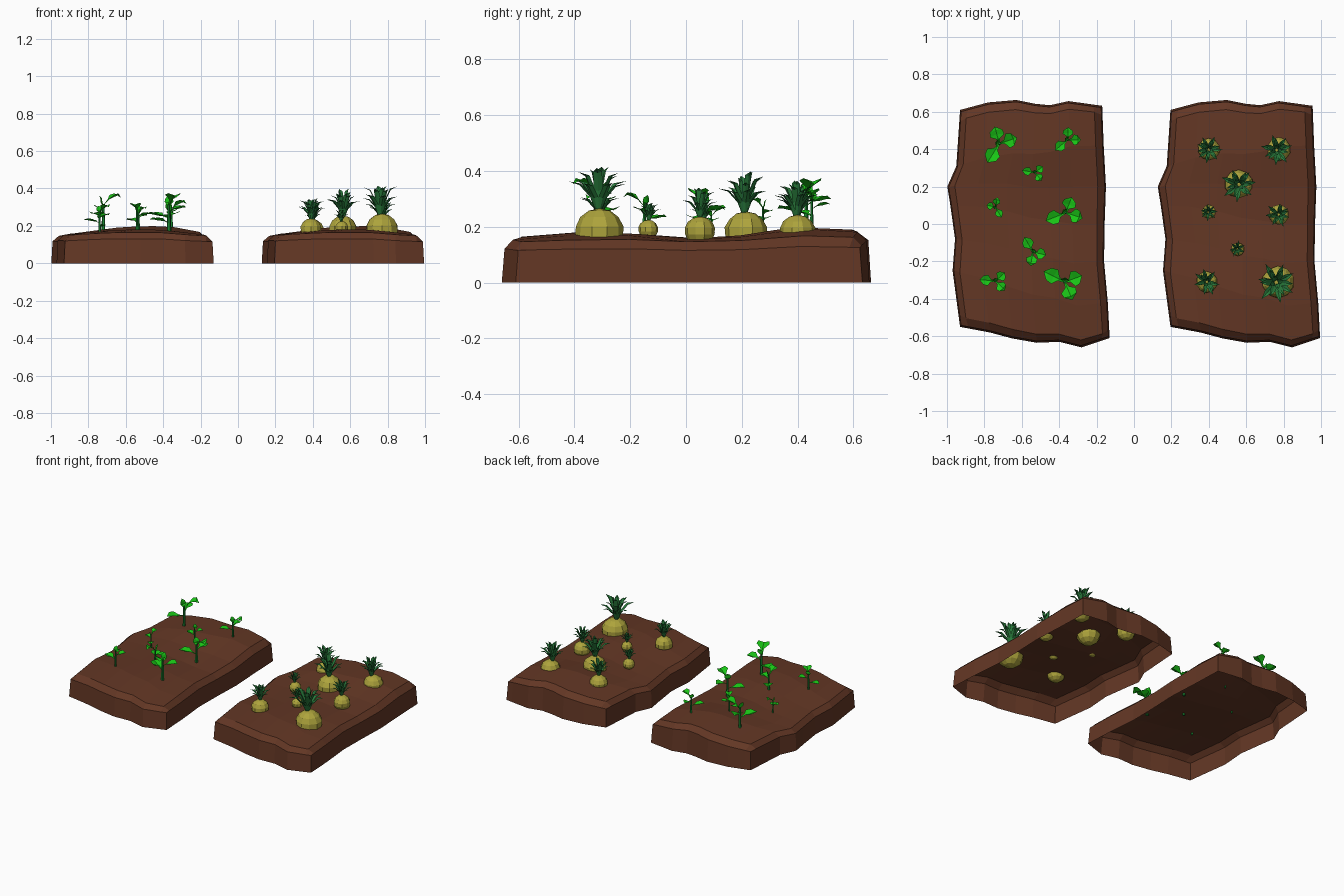
import bpy, bmesh, math, random
from mathutils import Vector

if "Cube" in bpy.data.objects:
    bpy.data.objects.remove(bpy.data.objects["Cube"])
random.seed(4)


def mat(name, col):
    m = bpy.data.materials.new(name)
    m.diffuse_color = (*col, 1)
    m.use_nodes = True
    m.node_tree.nodes["Principled BSDF"].inputs["Base Color"].default_value = m.diffuse_color
    return m


SOIL = mat("soil brown", (0.125, 0.038, 0.018))
BRIGHT = mat("sprout green", (0.010, 0.56, 0.008))
STEM = mat("stem green", (0.010, 0.24, 0.03))
DARK = mat("crown green", (0.022, 0.20, 0.045))
ROOT = mat("root yellow", (0.42, 0.37, 0.045))


def finish(bm, name, mats):
    me = bpy.data.meshes.new(name)
    bm.to_mesh(me)
    bm.free()
    for m in mats:
        me.materials.append(m)
    ob = bpy.data.objects.new(name, me)
    bpy.context.collection.objects.link(ob)
    return ob


def lerp_table(tab, t):
    for (a, x), (b, y) in zip(tab, tab[1:]):
        if t <= b:
            return x + (y - x) * (t - a) / (b - a)
    return tab[-1][1]


# wavy bed outline, as four side curves of the left bed
BACK = [(-.93, .61), (-.78, .65), (-.63, .663), (-.53, .643), (-.45, .635), (-.35, .657), (-.17, .632)]
FRONT = [(-.93, -.55), (-.77, -.58), (-.65, -.612), (-.52, -.635), (-.4, -.63), (-.28, -.66), (-.13, -.61)]
LEFT = [(-.55, -.93), (-.25, -.97), (-.08, -.957), (.1, -.982), (.2, -.998), (.31, -.95), (.61, -.93)]
RIGHT = [(-.61, -.13), (-.42, -.14), (-.2, -.16), (0, -.157), (.2, -.15), (.42, -.162), (.632, -.17)]
RIDGE = [(-.66, .155), (-.55, .17), (-.3, .187), (0, .158), (.2, .17), (.42, .205), (.66, .185)]


def soil_z(x, y):
    t = min(1, max(0, (x + .97) / .82))
    s = .25 + .75 * math.sin(math.pi * t ** 1.25)
    return .138 + (lerp_table(RIDGE, y) - .138) * s


def outline_point(u, v):
    # Coons patch between the four outline curves
    n = 6

    def at(c, t):
        i = min(n - 1, int(t * n))
        return Vector(c[i]).lerp(Vector(c[i + 1]), t * n - i)
    b, f = at(BACK, u), at(FRONT, u)
    l = Vector((at(LEFT, v).y, at(LEFT, v).x))
    r = Vector((at(RIGHT, v).y, at(RIGHT, v).x))
    F, B = map(Vector, (FRONT[0], BACK[0]))
    F2, B2 = map(Vector, (FRONT[-1], BACK[-1]))
    return (f.lerp(b, v) + l.lerp(r, u)
            - F.lerp(F2, u).lerp(B.lerp(B2, u), v))


def soil_bed(name, dx):
    bm = bmesh.new()
    us = [0, .04, 1 / 6, 1 / 3, .5, 2 / 3, 5 / 6, .96, 1]
    vs = [0, .03, 1 / 6, 1 / 3, .5, 2 / 3, 5 / 6, .97, 1]
    nu, nv = len(us), len(vs)
    g = []
    for i, u in enumerate(us):
        row = []
        for j, v in enumerate(vs):
            p = outline_point(u, v)
            z = soil_z(p.x, p.y)
            if i in (0, nu - 1) or j in (0, nv - 1):
                z -= .028
                p = Vector((-.555, 0)) + (p - Vector((-.555, 0))) * .985
            row.append(bm.verts.new((p.x + dx, p.y, z)))
        g.append(row)
    for i in range(nu - 1):
        for j in range(nv - 1):
            bm.faces.new((g[i][j], g[i + 1][j], g[i + 1][j + 1], g[i][j + 1]))
    # side walls, open underneath
    rim = ([(i, 0) for i in range(nu - 1)] + [(nu - 1, j) for j in range(nv - 1)]
           + [(i, nv - 1) for i in range(nu - 1, 0, -1)] + [(0, j) for j in range(nv - 1, 0, -1)])
    low = []
    for i, j in rim:
        p = outline_point(us[i], vs[j])
        low.append(bm.verts.new((p.x + dx, p.y, 0)))
    for k, (i, j) in enumerate(rim):
        m = (k + 1) % len(rim)
        i2, j2 = rim[m]
        bm.faces.new((low[k], low[m], g[i2][j2], g[i][j]))
    finish(bm, name, [SOIL])


def blade(bm, base, az, path, fold, mi):
    # folded leaf strip; path holds (outward, up, half width)
    d = Vector((math.cos(az), math.sin(az), 0))
    side = Vector((-d.y, d.x, 0))
    prev = None
    for o, z, w in path:
        c = Vector(base) + d * o + Vector((0, 0, z))
        if w == 0:
            tip = bm.verts.new(c)
            cur = [tip, tip, tip]
        else:
            cur = [bm.verts.new(c - side * w), bm.verts.new(c + d * fold * w * .5 - Vector((0, 0, fold * w))),
                   bm.verts.new(c + side * w)]
        if prev:
            for k in (0, 1):
                vs = list(dict.fromkeys((prev[k], cur[k], cur[k + 1], prev[k + 1])))
                bm.faces.new(vs).material_index = mi
        prev = cur


def sprout(n, x, y, r, rot):
    bm = bmesh.new()
    h = .055 + r * .85
    z0 = soil_z(x, y) - .015
    q = bmesh.ops.create_cone(bm, segments=5, radius1=r * .1, radius2=r * .06, depth=h, cap_ends=True)
    for v in q["verts"]:
        v.co += Vector((x, y, z0 + h / 2))
    for f in bm.faces:
        f.material_index = 1
    # three broad leaves up the stem
    for da, zf, ln, up in ((220, .5, 1.1, .25), (87, .72, .85, .35), (0, .95, .9, .6)):
        L = r * ln
        path = [(0, 0, r * .04), (L * .3, L * up * .6, r * .1), (L * .5, L * up, r * .38),
                (L * .78, L * up * 1.15, r * .33), (L * 1.05, L * up * .75, 0)]
        blade(bm, (x, y, z0 + h * zf), math.radians(rot + da), path, .35, 0)
    # small upright leaf at the tip
    blade(bm, (x, y, z0 + h * .95), math.radians(rot + 150),
          [(0, 0, r * .05), (r * .1, r * .2, r * .22), (r * .12, r * .38, r * .18), (r * .22, r * .5, 0)], .3, 0)
    finish(bm, f"sprout_{n}", [BRIGHT, STEM])


def root_crop(n, x, y, r, top, lx, ly):
    # rounded root, half buried
    bm = bmesh.new()
    bmesh.ops.create_uvsphere(bm, u_segments=10, v_segments=7, radius=r)
    for v in bm.verts:
        k = 1 + random.uniform(-.03, .03)
        v.co = Vector((v.co.x * k + x, v.co.y * k + y, v.co.z * .95 + top - r * .95))
    finish(bm, f"root_{n}", [ROOT])
    # leafy crown in three tiers
    bm = bmesh.new()
    base = (x * .5 + lx * .5, y * .5 + ly * .5, top - r * .08)
    a = random.uniform(0, 6)
    for count, reach, height in ((7, 1.25, 1.15), (6, .95, 1.6), (4, .45, 1.85)):
        for k in range(count):
            s = r * random.uniform(.88, 1.08)
            az = a + k * math.tau / count + random.uniform(-.15, .15)
            path = [(s * .1, 0, s * .1), (s * reach * .25, s * height * .5, s * .17),
                    (s * reach * .6, s * height * .92, s * .17), (s * reach, s * height, 0)]
            blade(bm, base, az, path, .35, 0)
        a += .45
    finish(bm, f"crown_{n}", [DARK])


soil_bed("sprout_bed", 0)
soil_bed("root_bed", 1.125)

SPROUTS = [(-.72, .43, .105, 18), (-.355, .45, .075, 0), (-.53, .275, .06, -50), (-.74, .09, .055, 80),
           (-.365, .06, .1, -18), (-.54, -.15, .08, -100), (-.74, -.305, .075, -45), (-.37, -.31, .11, -67)]
for n, s in enumerate(SPROUTS):
    sprout(n + 1, *s)

ROOTS = [(.40, .40, .06, .235, .40, .395), (.775, .40, .065, .243, .75, .39), (.56, .215, .077, .255, .565, .205),
         (.40, .065, .038, .222, .395, .06), (.775, .05, .055, .237, .77, .05), (.555, -.135, .036, .225, .55, -.13),
         (.39, -.31, .058, .24, .39, -.31), (.77, -.31, .088, .266, .75, -.315)]
for n, t in enumerate(ROOTS):
    root_crop(n + 1, *t)
